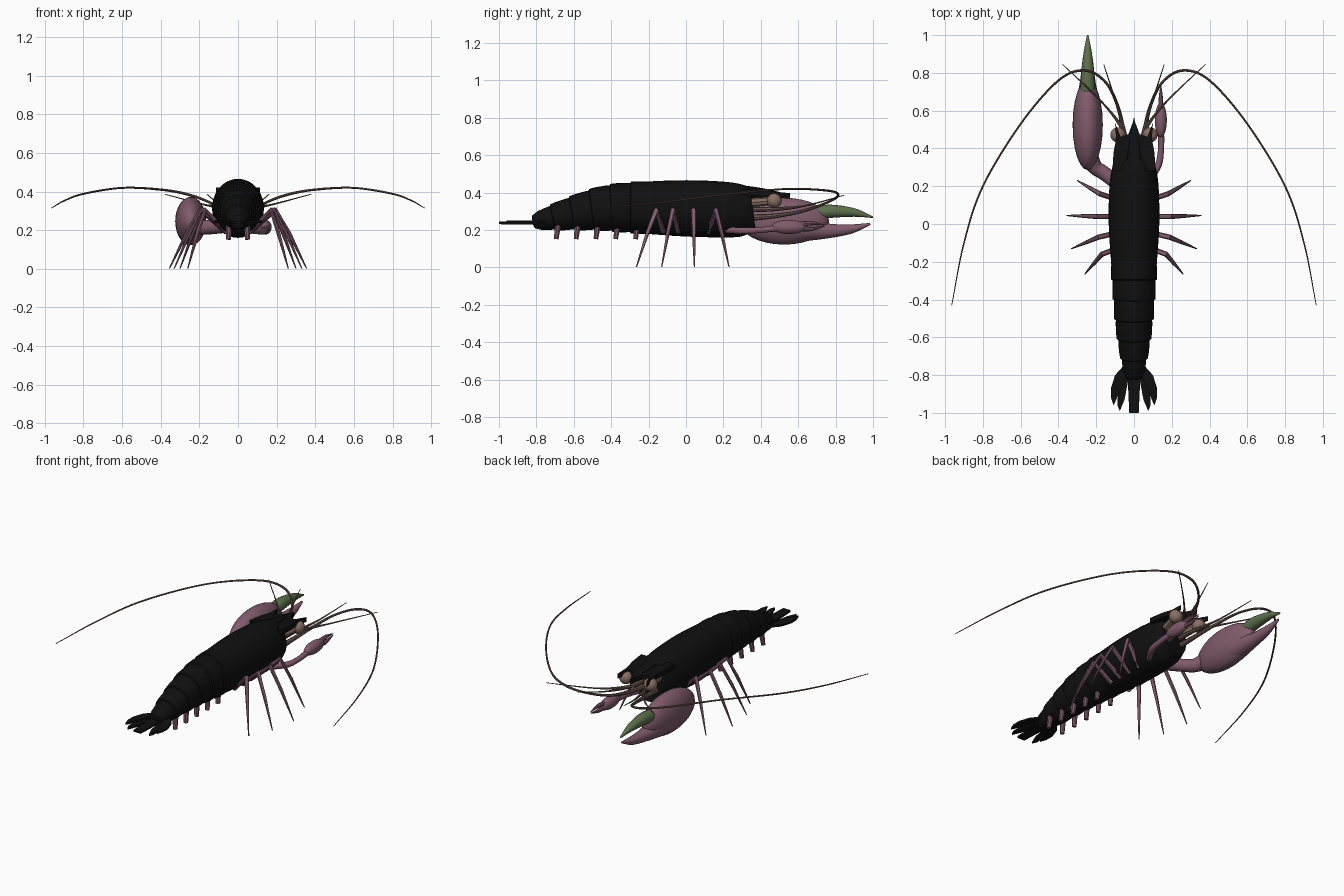
import bpy, bmesh, math
from mathutils import Vector

if "Cube" in bpy.data.objects:
    bpy.data.objects.remove(bpy.data.objects["Cube"])


def material(name, rgb):
    m = bpy.data.materials.new(name)
    m.use_nodes = True
    m.diffuse_color = (*rgb, 1)
    m.node_tree.nodes["Principled BSDF"].inputs["Base Color"].default_value = (*rgb, 1)
    return m


BLACK = material("shell black", (0.005, 0.005, 0.005))
PINK = material("limb pink", (0.22, 0.105, 0.15))
BROWN = material("feeler brown", (0.15, 0.095, 0.08))
EYE = material("eye brown", (0.25, 0.16, 0.13))
GREEN = material("finger green", (0.11, 0.16, 0.075))


def finish(name, bm, mat, angle=40):
    bmesh.ops.recalc_face_normals(bm, faces=bm.faces)
    mesh = bpy.data.meshes.new(name)
    bm.to_mesh(mesh)
    bm.free()
    obj = bpy.data.objects.new(name, mesh)
    bpy.context.collection.objects.link(obj)
    mesh.materials.append(mat)
    bpy.ops.object.select_all(action='DESELECT')
    obj.select_set(True)
    bpy.context.view_layer.objects.active = obj
    bpy.ops.object.shade_smooth_by_angle(angle=math.radians(angle))


def loft(name, rings, mat, sides=12):
    """Skin elliptical rings (centre, half width, half height) along a path."""
    bm = bmesh.new()
    loops = []
    for i, (c, w, h) in enumerate(rings):
        t = (rings[min(i + 1, len(rings) - 1)][0] - rings[max(i - 1, 0)][0]).normalized()
        side = t.cross(Vector((0, 0, 1)))
        side = side.normalized() if side.length > 0.01 else Vector((1, 0, 0))
        up = side.cross(t)
        loops.append([bm.verts.new(c + side * w * math.cos(a) + up * h * math.sin(a))
                      for a in (math.tau * k / sides for k in range(sides))])
    for a, b in zip(loops, loops[1:]):
        for k in range(sides):
            n = (k + 1) % sides
            bm.faces.new((a[k], a[n], b[n], b[k]))
    bm.faces.new(loops[0])
    bm.faces.new(loops[-1])
    finish(name, bm, mat)


def spline(points, steps):
    """Catmull-Rom samples through tuples of any length."""
    p = [Vector(q) for q in points]
    p = [p[0] * 2 - p[1]] + p + [p[-1] * 2 - p[-2]]
    out = []
    for a, b, c, d in zip(p, p[1:], p[2:], p[3:]):
        for s in range(steps):
            t = s / steps
            out.append(0.5 * (2 * b + (c - a) * t + (2 * a - 5 * b + 4 * c - d) * t * t
                              + (3 * b - a - 3 * c + d) * t ** 3))
    return out + [p[-2]]


def limb(name, points, mat, steps=6, sides=8, squash=1.0):
    """Tapered tube; each point is (x, y, z, radius)."""
    rings = [(v.xyz, max(v.w, 0.001) * squash, max(v.w, 0.001)) for v in spline(points, steps)]
    loft(name, rings, mat, sides)


def ball(name, centre, size, mat):
    bm = bmesh.new()
    bmesh.ops.create_uvsphere(bm, u_segments=24, v_segments=16, radius=1)
    bmesh.ops.scale(bm, vec=size, verts=bm.verts)
    bmesh.ops.translate(bm, vec=centre, verts=bm.verts)
    finish(name, bm, mat, 60)


def plate(name, outline, thickness, mat, height):
    """Flat outline given a thickness; height(y) is the top surface."""
    bm = bmesh.new()
    top = [bm.verts.new((x, y, height(y))) for x, y in outline]
    low = [bm.verts.new((x, y, height(y) - thickness)) for x, y in outline]
    bm.faces.new(top)
    bm.faces.new(low)
    for k in range(len(top)):
        n = (k + 1) % len(top)
        bm.faces.new((top[k], top[n], low[n], low[k]))
    finish(name, bm, mat, 20)


def hull(samples):
    """Turn (y, half width, bottom, top) samples into rings."""
    return [(Vector((0, y, (lo + hi) / 2)), w, (hi - lo) / 2) for y, w, lo, hi in samples]


# Carapace
profile = spline([(-0.82, 0.035, 0.215, 0.27), (-0.76, 0.058, 0.2, 0.31), (-0.6, 0.088, 0.2, 0.38),
                  (-0.42, 0.107, 0.195, 0.438), (-0.22, 0.12, 0.18, 0.458), (0, 0.134, 0.165, 0.466),
                  (0.2, 0.13, 0.16, 0.458), (0.3, 0.115, 0.163, 0.44), (0.345, 0.095, 0.178, 0.415),
                  (0.36, 0.08, 0.195, 0.4)], 6)
loft("carapace", hull([v for v in profile if v[0] > -0.24]), BLACK, 32)


def body_at(y, grow):
    """Body section at y, enlarged by grow."""
    y = max(y, profile[0][0])
    a, b = next((a, b) for a, b in zip(profile, profile[1:]) if y <= b[0])
    v = a.lerp(b, (y - a[0]) / (b[0] - a[0]))
    return y, v[1] + grow, v[2] - grow, v[3] + grow


# Abdomen: overlapping rings, each flaring at its rear edge
for i in range(6):
    rear, length = -0.30 - 0.104 * i, 0.13
    loft(f"abdomen_ring_{i + 1}",
         hull([body_at(rear + length * f, g) for f, g in
               ((0, -0.006), (0.04, 0.005), (0.3, 0.004), (0.65, 0), (1, -0.006))]), BLACK, 32)

# Pointed hood over the eyes, and its central ridge
half = [(0.115, 0.28), (0.108, 0.38), (0.095, 0.45), (0.1, 0.535), (0.07, 0.46), (0.03, 0.475)]
plate("eye_hood", half + [(0, 0.555)] + [(-x, y) for x, y in reversed(half)], 0.03, BLACK,
      lambda y: 0.42 - max(0, y - 0.3) * 0.09)
limb("rostrum", [(0, 0.25, 0.4, 0.045), (0, 0.4, 0.395, 0.03), (0, 0.56, 0.388, 0.001)],
     BLACK, squash=1.3)

# Tail fan
plate("telson", [(-0.035, -0.78), (0.035, -0.78), (0.025, -1), (-0.025, -1)], 0.012, BLACK,
      lambda y: 0.245)
fan = {"inner": [(0.02, -0.77), (0.05, -0.8), (0.085, -0.9), (0.088, -0.96), (0.075, -0.99), (0.05, -0.93)],
       "outer": [(0.03, -0.78), (0.055, -0.75), (0.1, -0.8), (0.123, -0.87), (0.122, -0.92),
                 (0.108, -0.96), (0.08, -0.9)]}

for s, label in ((1, "left"), (-1, "right")):
    for part, shape in fan.items():
        plate(f"{label}_{part}_tail_blade", [(s * x, y) for x, y in shape], 0.012, BLACK,
              lambda y, p=part: 0.25 if p == "outer" else 0.24)

    # Eyes on stalks
    limb(f"{label}_eye_stalk", [(s * 0.05, 0.33, 0.345, 0.025), (s * 0.08, 0.45, 0.355, 0.022)], EYE)
    ball(f"{label}_eye", (s * 0.085, 0.472, 0.357), (0.04, 0.04, 0.04), EYE)

    # Long sweeping antenna and the two short feelers
    antenna = [(0.045, 0.33, 0.265, 0.018), (0.055, 0.47, 0.275, 0.013), (0.085, 0.62, 0.3, 0.009),
               (0.15, 0.75, 0.345, 0.007), (0.26, 0.813, 0.385, 0.007), (0.4, 0.76, 0.41, 0.006),
               (0.6, 0.53, 0.419, 0.005), (0.8, 0.2, 0.388, 0.005), (0.9, -0.1, 0.352, 0.004),
               (0.965, -0.43, 0.315, 0.002)]
    limb(f"{label}_antenna", [(s * x, y, z, r) for x, y, z, r in antenna], BROWN, 8)
    for part, mid, tip in (("inner", 0.095, 0.16), ("outer", 0.165, 0.378)):
        limb(f"{label}_{part}_feeler", [(s * 0.04, 0.34, 0.31, 0.015), (s * 0.05, 0.48, 0.312, 0.011),
                                        (s * mid, 0.64, 0.33, 0.005), (s * tip, 0.845, 0.386, 0.002)], BROWN)

    # Walking legs: hip, knee and foot y, foot x
    for i, (hip, knee, foot, reach) in enumerate(((0.12, 0.16, 0.23, 0.3), (0.04, 0.04, 0.045, 0.355),
                                                  (-0.04, -0.07, -0.13, 0.33), (-0.12, -0.16, -0.265, 0.26))):
        bend = 0.1 + reach * 0.27
        low = bend + (reach - bend) * 0.45
        joints = [(0.06, hip, 0.19, 0.014), (bend, knee, 0.305, 0.014),
                  (low, knee + (foot - knee) * 0.45, 0.18, 0.01), (reach, foot, 0.002, 0.003)]
        limb(f"{label}_leg_{i + 1}", [(s * x, y, z, r) for x, y, z, r in joints], PINK, 1)

    # Swimmerets
    for i in range(5):
        y = -0.265 - 0.106 * i
        limb(f"{label}_swimmeret_{i + 1}", [(s * 0.045, y + 0.005, 0.225, 0.017),
                                            (s * 0.05, y - 0.005, 0.152, 0.013)], PINK, 1)

# Large right claw
limb("large_claw_arm", [(-0.07, 0.2, 0.22, 0.035), (-0.16, 0.27, 0.215, 0.038),
                        (-0.205, 0.3, 0.22, 0.04), (-0.24, 0.36, 0.24, 0.05)], PINK, 5, 14)
ball("large_claw_palm", (-0.245, 0.525, 0.247), (0.08, 0.24, 0.125), PINK)
limb("large_claw_fixed_finger", [(-0.245, 0.62, 0.205, 0.07), (-0.245, 0.75, 0.195, 0.042),
                                 (-0.245, 0.88, 0.205, 0.026), (-0.245, 0.985, 0.232, 0.006)], PINK, 6, 14)
limb("large_claw_moving_finger", [(-0.245, 0.69, 0.29, 0.038), (-0.245, 0.78, 0.3, 0.036),
                                  (-0.245, 0.9, 0.293, 0.023), (-0.245, 1.0, 0.268, 0.004)], GREEN, 6, 14)

# Small left claw
limb("small_claw_arm", [(0.07, 0.22, 0.2, 0.018), (0.128, 0.31, 0.195, 0.018),
                        (0.143, 0.4, 0.2, 0.016), (0.142, 0.5, 0.21, 0.018)], PINK, 5, 10)
ball("small_claw_palm", (0.142, 0.55, 0.216), (0.032, 0.092, 0.038), PINK)
for name, rise in (("fixed", -0.009), ("moving", 0.013)):
    limb(f"small_claw_{name}_finger", [(0.142, 0.6, 0.217 + rise, 0.015), (0.142, 0.67, 0.218 + rise * 1.4, 0.011),
                                       (0.142, 0.74, 0.223 + rise * 0.4, 0.002)], PINK)
